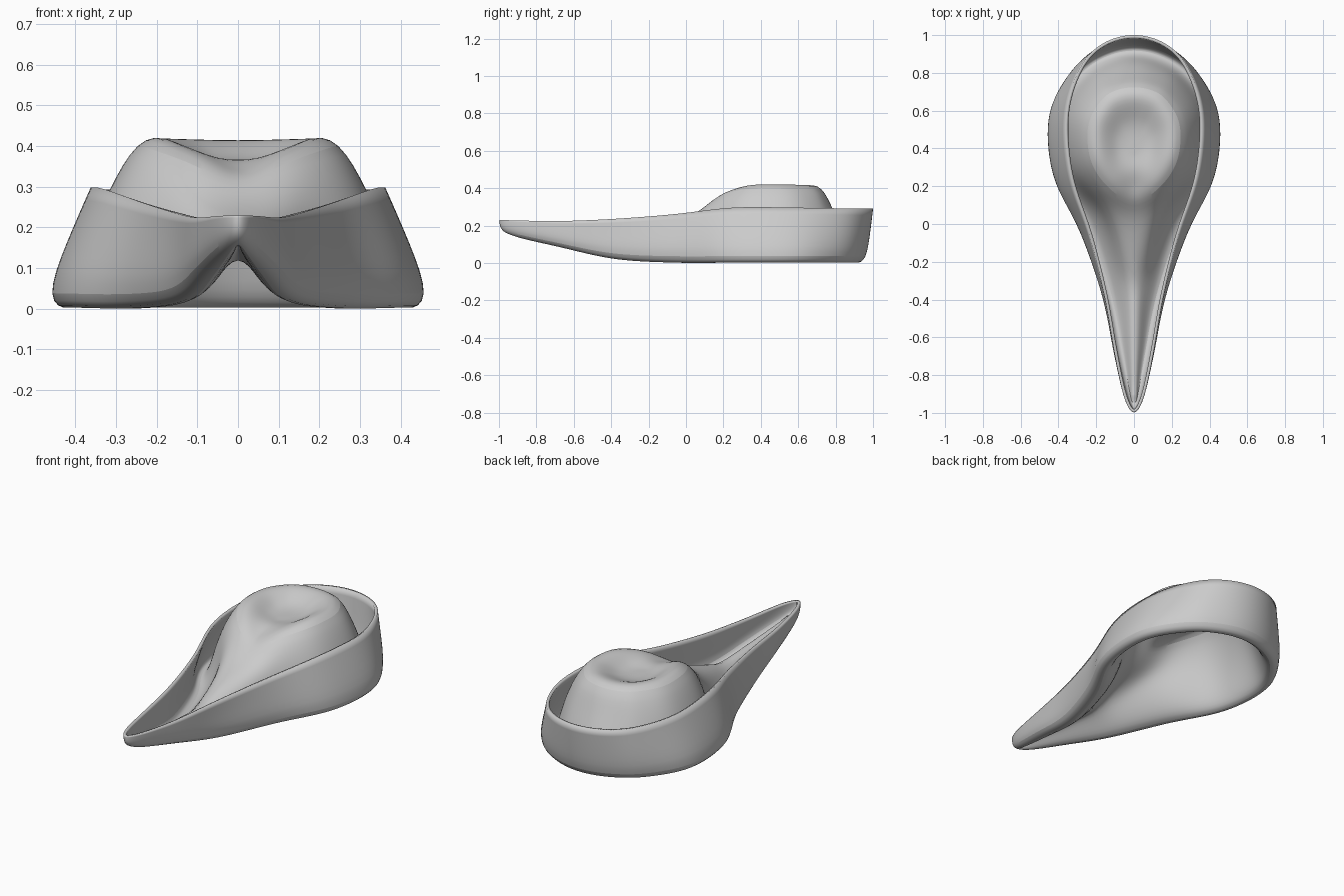
import bpy, bmesh
from mathutils import Vector

if "Cube" in bpy.data.objects:
    bpy.data.objects.remove(bpy.data.objects["Cube"])

SUB = 3      # extra columns between control columns
RIDGE = 3    # control column where the crown begins on the centre line

# Half outlines, each running from the front centre to the back centre
rim = [(0, -1, .23), (.052, -.92, .228), (.104, -.68, .224), (.156, -.38, .236), (.238, -.05, .262),
       (.337, .25, .297), (.362, .58, .296), (.285, .83, .292), (.165, .957, .29), (0, 1.002, .29)]
wall = [(0, -1, .205), (.053, -.92, .2), (.108, -.68, .17), (.163, -.38, .15), (.270, -.04, .155),
        (.395, .25, .165), (.418, .58, .165), (.315, .83, .155), (.168, .945, .15), (0, .985, .15)]
low = [(0, -.99, .178), (.050, -.91, .152), (.108, -.68, .098), (.176, -.38, .035), (.305, -.03, .018),
       (.448, .25, .018), (.472, .58, .018), (.34, .81, .018), (.175, .925, .018), (0, .965, .018)]
fold = [(0, -.955, .155), (.022, -.88, .125), (.056, -.66, .072), (.115, -.37, .006), (.235, -.02, -.012),
        (.385, .26, -.009), (.405, .57, -.009), (.28, .79, -.009), (.145, .885, -.009), (0, .915, -.009)]
inside = [(0, -.93, .158), (.007, -.86, .142), (.028, -.64, .108), (.068, -.34, .058), (.185, .02, .035),
          (.35, .27, .035), (.375, .56, .035), (.255, .755, .035), (.13, .84, .035), (0, .87, .035)]
ridge = [(0, -.90, .165), (0, -.84, .155), (0, -.62, .147), (0, -.28, .142), (.145, .06, .14),
         (.325, .28, .15), (.35, .55, .15), (.235, .735, .15), (.12, .81, .15), (0, .84, .15)]

# Crown outlines start at the ridge column
side = [(0, .04, .225), (.165, .135, .265), (.288, .31, .28), (.302, .55, .28),
        (.21, .695, .28), (.11, .75, .28), (0, .77, .28)]
top = [(0, .125, .308), (.128, .20, .368), (.218, .34, .408), (.230, .53, .410),
       (.155, .66, .408), (.08, .705, .406), (0, .715, .405)]
lip = [(0, .20, .326), (.09, .25, .368), (.162, .36, .402), (.172, .50, .404),
       (.12, .60, .402), (.06, .635, .400), (0, .645, .399)]


def toward_centre(ring, s, z):
    return [(x * s, .41 + (y - .41) * s, z) for x, y, _ in ring]


def smooth_outline(pts):
    """Catmull-Rom outline, mirrored over x = 0 at both ends."""
    p = [Vector(q) for q in pts]
    flip = lambda v: Vector((-v.x, v.y, v.z))
    p = [flip(p[1])] + p + [flip(p[-2])]
    out = []
    for i in range(1, len(p) - 2):
        a, b, c, d = p[i - 1:i + 3]
        for k in range(SUB):
            t = k / SUB
            v = .5 * (2 * b + (c - a) * t + (2 * a - 5 * b + 4 * c - d) * t * t
                      + (3 * b - a - 3 * c + d) * t ** 3)
            v.x = max(v.x, 0)
            out.append(v)
    return out + [p[-2]]


def ridge_outline(pts):
    """Outline whose first columns lie exactly on the centre line."""
    front = [Vector(pts[i]).lerp(Vector(pts[i + 1]), k / SUB)
             for i in range(RIDGE) for k in range(SUB)]
    return front + smooth_outline(pts[RIDGE:])


bm = bmesh.new()
start = RIDGE * SUB
rings = [(0, smooth_outline(r)) for r in (rim, wall, low, fold, inside)]
rings.append((0, ridge_outline(ridge)))
crown = (side, top, lip, toward_centre(lip, .62, .356), toward_centre(lip, .3, .345))
rings += [(start, smooth_outline(r)) for r in crown]

# Skin neighbouring outlines with quads
grid = [(s, [bm.verts.new(v) for v in pts]) for s, pts in rings]
for (s0, a), (s1, b) in zip(grid, grid[1:]):
    o = max(s0, s1)
    for i in range(o, len(a) + s0 - 1):
        bm.faces.new((a[i - s0], a[i + 1 - s0], b[i + 1 - s1], b[i - s1]))
# Close the middle of the crown dent
last = grid[-1][1]
mid = bm.verts.new((0, .40, .345))
for i in range(len(last) - 1):
    bm.faces.new((last[i], last[i + 1], mid))
bm.normal_update()
# The wall must face outward so the felt thickens into the hat
probe = max(bm.faces, key=lambda f: f.calc_center_median().x)
if probe.normal.x < 0:
    bmesh.ops.reverse_faces(bm, faces=bm.faces[:])

mesh = bpy.data.meshes.new("felt_hat")
bm.to_mesh(mesh)
bm.free()
hat = bpy.data.objects.new("felt_hat", mesh)
bpy.context.collection.objects.link(hat)

m = hat.modifiers.new("mirror", 'MIRROR')
m.merge_threshold = .0005
m = hat.modifiers.new("smooth", 'SUBSURF')
m.levels = m.render_levels = 2
m = hat.modifiers.new("felt", 'SOLIDIFY')
m.thickness = .016
m.offset = -1

bpy.context.view_layer.objects.active = hat
hat.select_set(True)
bpy.ops.object.shade_smooth_by_angle(angle=.9)
